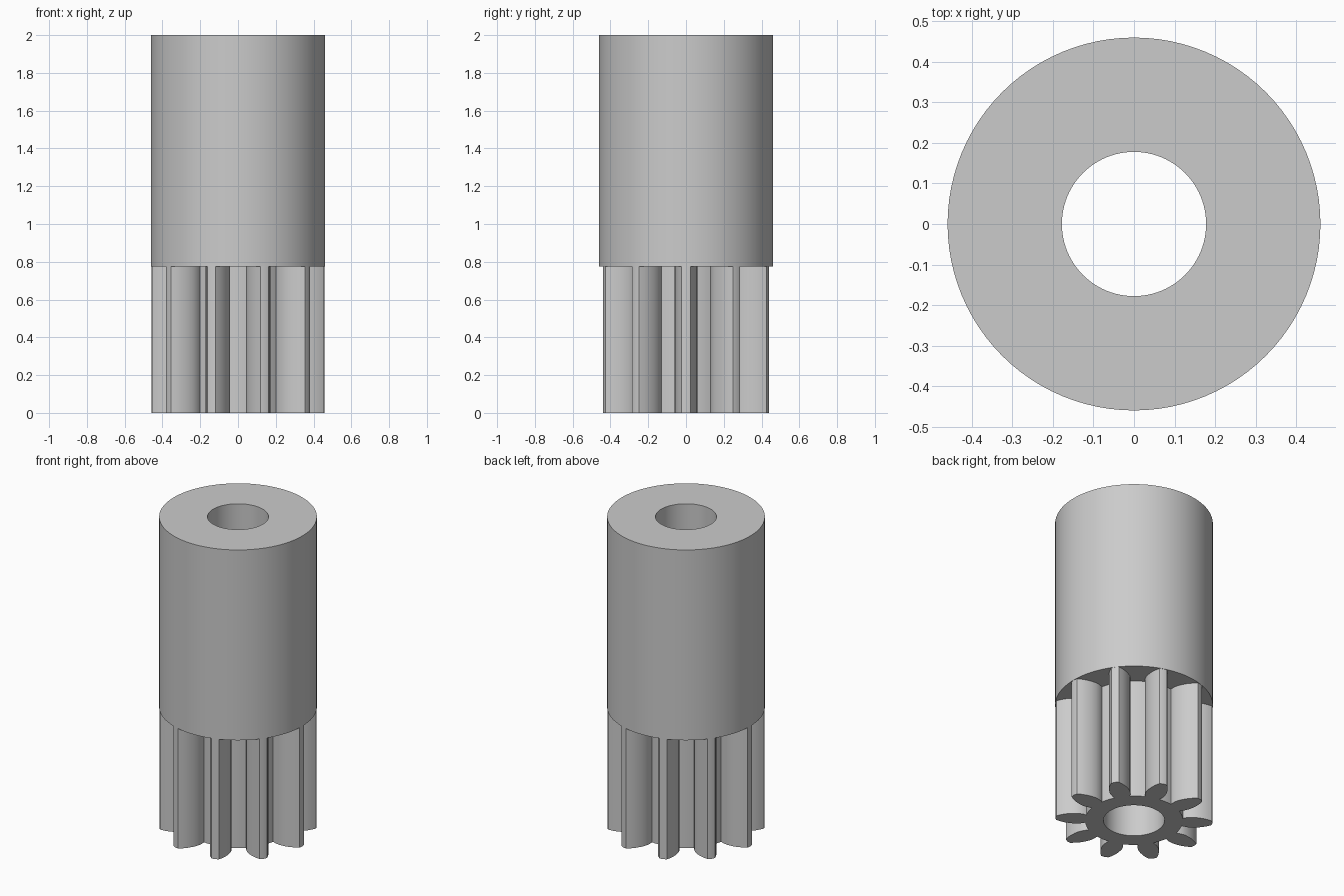
import bpy
import bmesh
import math

RADIUS, BORE, SPLIT, TOP = 0.46, 0.178, 0.775, 2.0
TEETH = 10
SEGMENTS = 96

cube = bpy.data.objects.get("Cube")
if cube:
    bpy.data.objects.remove(cube, do_unlink=True)

grey = bpy.data.materials.new("plain grey")
grey.use_nodes = True
colour = (0.6, 0.6, 0.6, 1)
grey.diffuse_color = colour
grey.node_tree.nodes["Principled BSDF"].inputs["Base Color"].default_value = colour


def circle(radius):
    return [(radius * math.cos(math.tau * i / SEGMENTS),
             radius * math.sin(math.tau * i / SEGMENTS)) for i in range(SEGMENTS)]


def gear_outline():
    # Half tooth: distance from the axis and half width, root to tip
    flank = [(0.282, 0.045), (0.295, 0.051), (0.315, 0.057), (0.34, 0.06),
             (0.37, 0.057), (0.40, 0.05), (0.43, 0.038), (0.455, 0.023)]
    tooth = [(r, -w) for r, w in flank] + [(RADIUS - 0.001, 0)]
    tooth += [(r, w) for r, w in reversed(flank)]
    # Valley floor between this tooth and the next
    root = math.hypot(*flank[0])
    for degrees in (13, 18, 23):
        a = math.radians(degrees)
        tooth.append((root * math.cos(a), root * math.sin(a)))
    points = []
    for i in range(TEETH):
        c, s = math.cos(math.tau * i / TEETH), math.sin(math.tau * i / TEETH)
        points += [(x * c - y * s, x * s + y * c) for x, y in tooth]
    return points


def bored_prism(name, outline, bottom, top):
    # Fill between the outline and the bore, then extrude upwards
    bm = bmesh.new()
    edges = []
    for loop in (outline, circle(BORE)):
        verts = [bm.verts.new((x, y, bottom)) for x, y in loop]
        edges += [bm.edges.new((verts[i - 1], verts[i])) for i in range(len(verts))]
    bmesh.ops.triangle_fill(bm, use_beauty=True, edges=edges, normal=(0, 0, 1))
    result = bmesh.ops.extrude_face_region(bm, geom=bm.faces[:], use_keep_orig=True)
    raised = [g for g in result["geom"] if isinstance(g, bmesh.types.BMVert)]
    bmesh.ops.translate(bm, verts=raised, vec=(0, 0, top - bottom))
    bmesh.ops.recalc_face_normals(bm, faces=bm.faces[:])
    mesh = bpy.data.meshes.new(name)
    bm.to_mesh(mesh)
    bm.free()
    mesh.materials.append(grey)
    obj = bpy.data.objects.new(name, mesh)
    bpy.context.collection.objects.link(obj)
    bpy.ops.object.select_all(action="DESELECT")
    obj.select_set(True)
    bpy.context.view_layer.objects.active = obj
    bpy.ops.object.shade_smooth_by_angle(angle=math.radians(32))
    return obj


# Toothed lower half and plain sleeve above it
bored_prism("pinion_teeth", gear_outline(), 0, SPLIT)
bored_prism("sleeve", circle(RADIUS), SPLIT, TOP)
